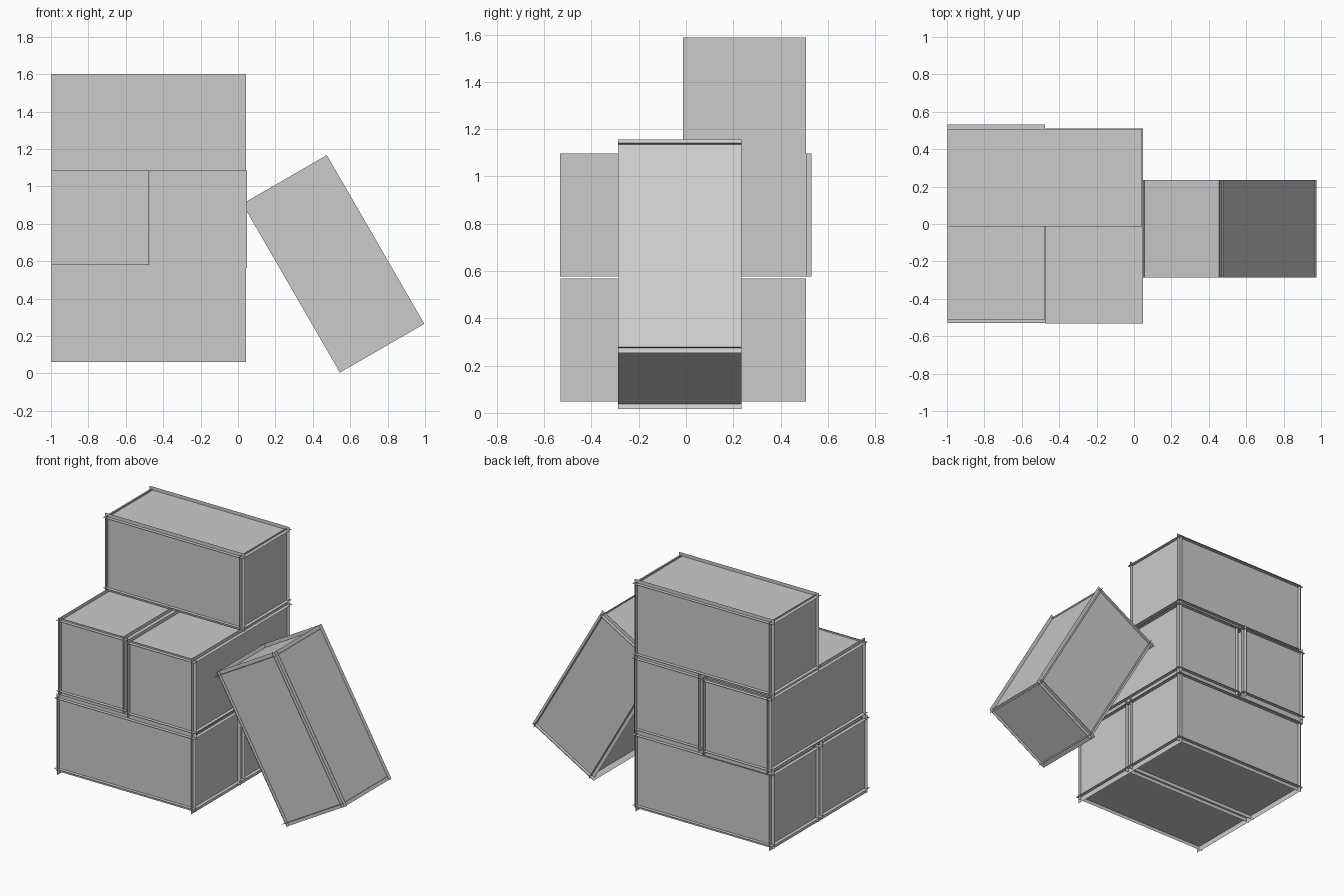
import bpy
import bmesh
from math import radians
from mathutils import Vector, Matrix

cube = bpy.data.objects.get("Cube")
if cube:
    bpy.data.objects.remove(cube, do_unlink=True)

HALF = Vector((0.521, 0.2605, 0.2605))  # half size of each block panel
INSET = 0.0235                          # panels sit inside their crossing rims
END_DROP = 0.013                        # end panels sit slightly lower

grey = bpy.data.materials.new("block_grey")
grey.use_nodes = True
colour = (0.6, 0.6, 0.6, 1.0)
grey.diffuse_color = colour
bsdf = next(n for n in grey.node_tree.nodes if n.type == "BSDF_PRINCIPLED")
bsdf.inputs["Base Color"].default_value = colour


def add_panel(bm, axis, side):
    """Full-size rectangle facing along one axis, overhanging its neighbours."""
    u, v = (axis + 1) % 3, (axis + 2) % 3
    corners = []
    for su, sv in ((-1, -1), (1, -1), (1, 1), (-1, 1)):
        p = Vector()
        p[axis] = side * (HALF[axis] - INSET)
        p[u] = su * HALF[u]
        p[v] = sv * HALF[v]
        if axis == 0:
            p.z -= END_DROP
        corners.append(bm.verts.new(p))
    bm.faces.new(corners if side > 0 else corners[::-1])


def make_block_mesh():
    bm = bmesh.new()
    for axis in range(3):
        for side in (-1, 1):
            add_panel(bm, axis, side)
    mesh = bpy.data.meshes.new("block")
    bm.to_mesh(mesh)
    bm.free()
    mesh.materials.append(grey)
    return mesh


block_mesh = make_block_mesh()


def place_block(name, centre, axis="Z", degrees=0):
    block = bpy.data.objects.new(name, block_mesh)
    block.matrix_world = Matrix.Translation(centre) @ Matrix.Rotation(radians(degrees), 4, axis)
    bpy.context.collection.objects.link(block)


# Bottom layer, lying left to right
place_block("bottom_front_block", (-0.477, -0.27, 0.3215))
place_block("bottom_back_block", (-0.477, 0.248, 0.3215))
# Middle layer, lying front to back
place_block("middle_right_block", (-0.737, 0.01, 0.8365), "Z", 90)
place_block("middle_left_block", (-0.212, -0.0115, 0.8365), "Z", 90)
# Single block on top
place_block("top_block", (-0.477, 0.248, 1.34))
# Block leaning against the stack
place_block("leaning_block", (0.51, -0.0265, 0.586), "Y", 60)
